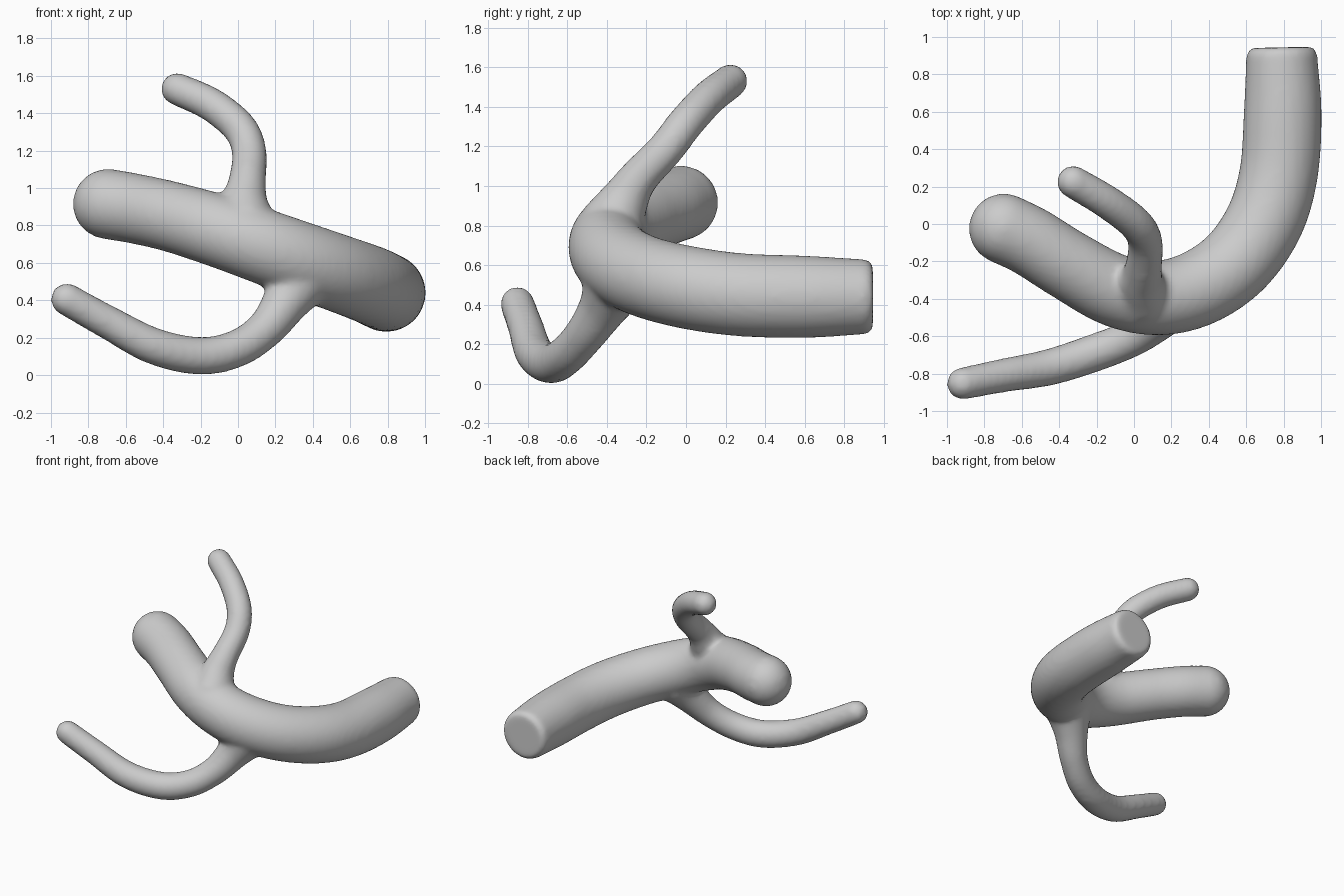
import bpy, bmesh, math
from mathutils import Vector

if "Cube" in bpy.data.objects:
    bpy.data.objects.remove(bpy.data.objects["Cube"])

SIDES = 32


def spline(pts, steps=8):
    """Catmull-Rom through (x, y, z, radius) points."""
    p = [Vector(q) for q in pts]
    p = [2 * p[0] - p[1]] + p + [2 * p[-1] - p[-2]]
    out = []
    for i in range(1, len(p) - 2):
        a, b, c, d = p[i - 1:i + 3]
        for s in range(steps):
            t = s / steps
            out.append(0.5 * (2 * b + (c - a) * t + (2 * a - 5 * b + 4 * c - d) * t**2
                              + (3 * b - a - 3 * c + d) * t**3))
    out.append(p[-2])
    return [(q.xyz, q.w) for q in out]


def cap(pos, r, direction, bevel):
    """Rounded end rings; bevel equal to the radius makes a dome."""
    res = []
    for k in range(1, 8):
        a = k / 8 * math.pi / 2
        res.append((pos + direction * bevel * math.sin(a), r - bevel + bevel * math.cos(a)))
    return res


def tube(bm, pts, start_bevel, end_bevel):
    path = spline(pts)
    d0 = (path[0][0] - path[1][0]).normalized()
    d1 = (path[-1][0] - path[-2][0]).normalized()
    path = cap(*path[0], d0, start_bevel)[::-1] + path + cap(*path[-1], d1, end_bevel)
    tangent = -d0
    side = tangent.orthogonal().normalized()
    rings = []
    for i, (pos, r) in enumerate(path):
        t = (path[min(i + 1, len(path) - 1)][0] - path[max(i - 1, 0)][0]).normalized()
        side = tangent.rotation_difference(t) @ side
        tangent = t
        up = t.cross(side)
        rings.append([bm.verts.new(pos + r * (side * math.cos(a) + up * math.sin(a)))
                      for a in (2 * math.pi * k / SIDES for k in range(SIDES))])
    for a, b in zip(rings, rings[1:]):
        for k in range(SIDES):
            n = (k + 1) % SIDES
            bm.faces.new((a[k], a[n], b[n], b[k]))
    bm.faces.new(rings[0][::-1])
    bm.faces.new(rings[-1])


bm = bmesh.new()

# Thick curved trunk: flat-cut back end, domed left end
tube(bm, [(.79, .90, .44, .19), (.795, .6, .44, .208), (.775, .28, .45, .21),
          (.70, .02, .485, .21), (.55, -.2, .54, .207), (.35, -.34, .61, .205),
          (.13, -.395, .69, .2), (-.1, -.355, .77, .195), (-.35, -.22, .845, .188),
          (-.55, -.095, .89, .187), (-.695, -.025, .915, .188)], .045, .188)

# Upper branch, flared at its root
tube(bm, [(.04, -.37, .82, .16), (.035, -.31, .93, .125), (.05, -.24, 1.04, .1),
          (.06, -.1, 1.19, .093), (.01, -.0, 1.32, .092), (-.14, .115, 1.445, .09),
          (-.325, .225, 1.53, .087)], .12, .087)

# Lower branch, flared at its root
tube(bm, [(.32, -.36, .5, .17), (.25, -.42, .385, .125), (.15, -.51, .25, .103),
          (0, -.605, .145, .1), (-.2, -.685, .103, .101), (-.45, -.765, .155, .098),
          (-.7, -.81, .285, .09), (-.915, -.853, .405, .086)], .12, .086)

bmesh.ops.recalc_face_normals(bm, faces=bm.faces)
mesh = bpy.data.meshes.new("branching_trunk")
bm.to_mesh(mesh)
bm.free()
obj = bpy.data.objects.new("branching_trunk", mesh)
bpy.context.collection.objects.link(obj)

# Fuse the limbs and soften the joints
rm = obj.modifiers.new("fuse", 'REMESH')
rm.mode = 'VOXEL'
rm.voxel_size = .02
rm.use_smooth_shade = True
sm = obj.modifiers.new("soften", 'SMOOTH')
sm.factor = .5
sm.iterations = 6
